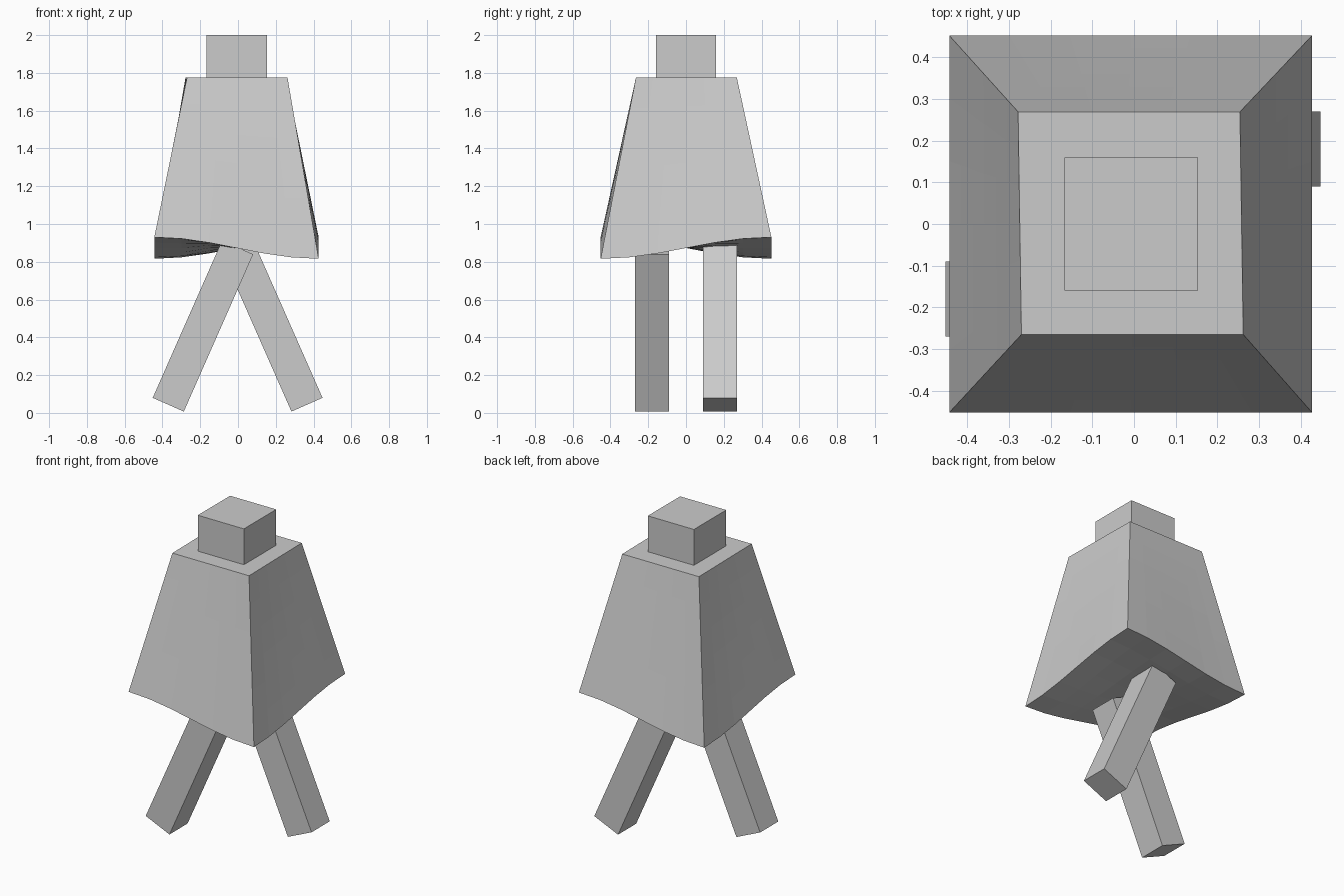
import bpy, bmesh, math
from mathutils import Matrix, Vector

if "Cube" in bpy.data.objects:
    bpy.data.objects.remove(bpy.data.objects["Cube"])


def box(name, size, matrix, cuts=0, shape=None):
    bm = bmesh.new()
    bmesh.ops.create_cube(bm, size=1)
    if cuts:
        bmesh.ops.subdivide_edges(bm, edges=bm.edges[:], cuts=cuts, use_grid_fill=True)
    for v in bm.verts:
        if shape:
            v.co = shape(v.co.x * 2, v.co.y * 2, v.co.z + 0.5)
        else:
            v.co = matrix @ Vector(a * b for a, b in zip(v.co, size))
    bmesh.ops.recalc_face_normals(bm, faces=bm.faces[:])
    mesh = bpy.data.meshes.new(name)
    bm.to_mesh(mesh)
    bm.free()
    obj = bpy.data.objects.new(name, mesh)
    bpy.context.collection.objects.link(obj)
    return obj


# Tapered robe whose hem twists with the stride of the legs
def robe_shape(u, v, w):
    wave = math.sin(u * math.pi / 2) * math.sin(v * math.pi / 2)
    bottom = Vector((-0.008 + 0.435 * u, 0.452 * v, 0.873 + 0.057 * wave))
    top = Vector((-0.008 + 0.266 * u - 0.004 * v, 0.002 + 0.267 * v, 1.775))
    return bottom.lerp(top, w)


box("robe", None, None, 5, robe_shape)

# Head block
box("head", (0.32, 0.32, 0.225), Matrix.Translation((-0.007, 0, 1.8875)))

# Legs swung in opposite directions from the hips
length = 0.91
for name, side in (("front_leg", -1), ("back_leg", 1)):
    pivot = Matrix.Translation((-0.002, 0.18 * side, 0.876))
    swing = Matrix.Rotation(math.radians(-23.8 * side), 4, 'Y')
    box(name, (0.18, 0.18, length), pivot @ swing @ Matrix.Translation((0, 0, -length / 2)))
